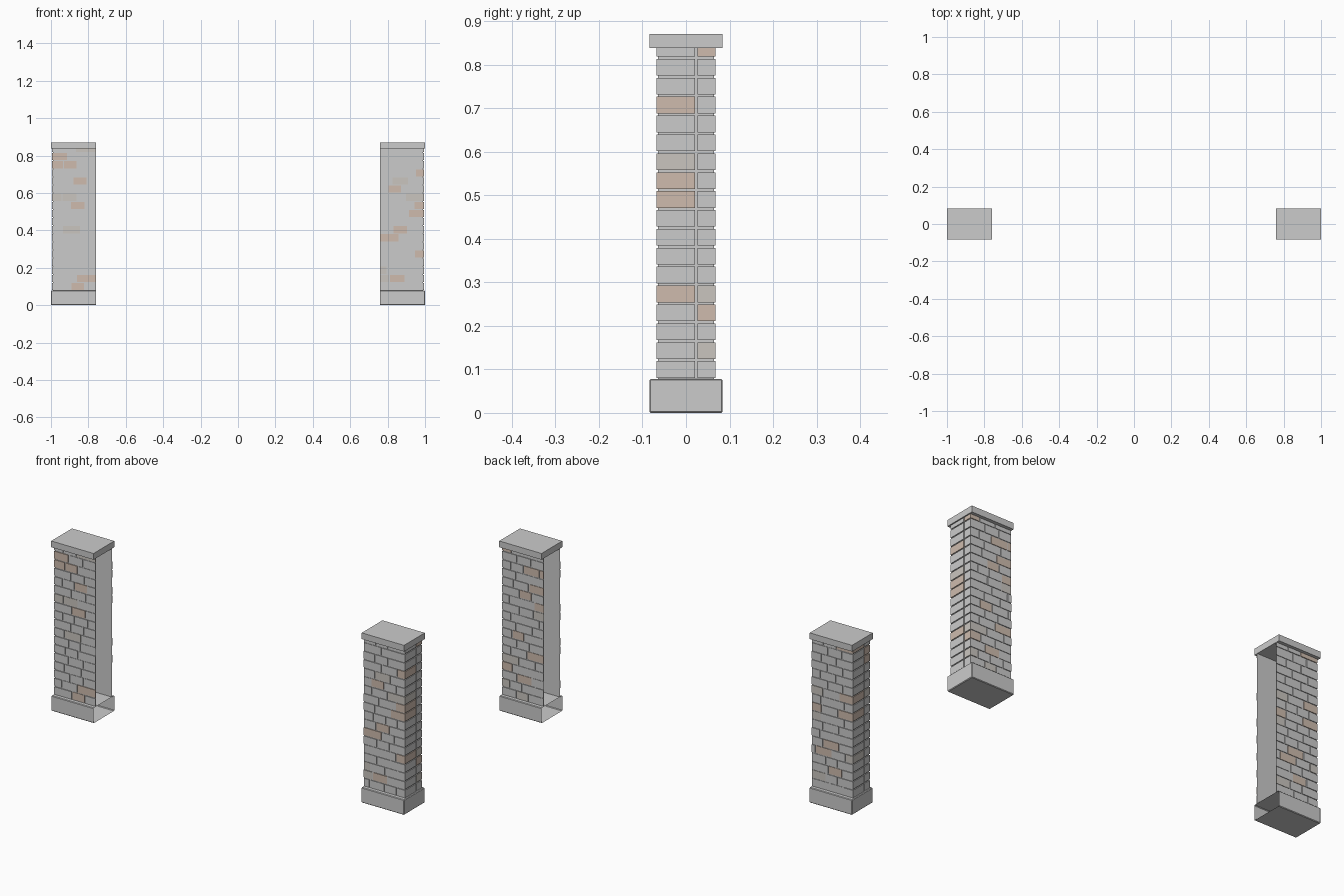
import bpy, bmesh, random

if "Cube" in bpy.data.objects:
    bpy.data.objects.remove(bpy.data.objects["Cube"])

random.seed(7)

def material(name, rgb):
    m = bpy.data.materials.new(name)
    m.diffuse_color = (*rgb, 1)
    m.use_nodes = True
    m.node_tree.nodes["Principled BSDF"].inputs["Base Color"].default_value = m.diffuse_color
    return m

MATS = [material("grey_stone", (0.6, 0.6, 0.6)),
        material("warm_grey_stone", (0.59, 0.56, 0.52)),
        material("brown_stone", (0.62, 0.5, 0.42))]

# Pillar measurements (right-hand pillar; the left one is turned half round)
IN, OUT, END = 0.76, 1.0, 0.994
DEPTH, SHAFT = 0.084, 0.068
BASE_TOP, CAP_BOT, TOP = 0.078, 0.838, 0.87
ROW, GAP, RELIEF = 0.0434, 0.005, 0.004


def add_box(bm, lo, hi, skip=(), mat=0):
    """Box between two corners, leaving out the sides named in skip."""
    v = [bm.verts.new((x, y, z)) for x in (lo[0], hi[0])
         for y in (lo[1], hi[1]) for z in (lo[2], hi[2])]
    sides = {"-x": (0, 1, 3, 2), "+x": (4, 6, 7, 5), "-y": (0, 4, 5, 1),
             "+y": (2, 3, 7, 6), "-z": (0, 2, 6, 4), "+z": (1, 5, 7, 3)}
    for key, ids in sides.items():
        if key not in skip:
            bm.faces.new([v[i] for i in ids]).material_index = mat


def make_object(name, bm, side, bevel=0, stone=False):
    for v in bm.verts:
        v.co.x *= side
        v.co.y *= side
    me = bpy.data.meshes.new(name)
    bm.to_mesh(me)
    bm.free()
    ob = bpy.data.objects.new(name, me)
    bpy.context.collection.objects.link(ob)
    if stone:
        for m in MATS:
            me.materials.append(m)
    if bevel:
        mod = ob.modifiers.new("worn_edges", "BEVEL")
        mod.width, mod.segments = bevel, 1


def pick():
    return random.choices((0, 1, 2), (78, 8, 14))[0]


def bricks(bm):
    z, row = BASE_TOP, 0
    while z < CAP_BOT - 0.005:
        z0, z1 = z + GAP / 2, min(z + ROW - GAP / 2, CAP_BOT)
        # long walls, front and back, in staggered courses
        corner = {}
        for s in (-1, 1):
            first = (0.052, 0.09)[(row + (s > 0)) % 2] + random.uniform(-0.012, 0.012)
            cuts = [END, END - first]
            while cuts[-1] - IN > 0.11:
                cuts.append(cuts[-1] - random.uniform(0.065, 0.095))
            cuts.append(IN)
            for i in range(len(cuts) - 1):
                m = pick()
                if i == 0:
                    corner[s] = m
                out = SHAFT - (random.uniform(0, 0.002) if i else 0)
                a, b = sorted((s * (SHAFT - RELIEF), s * out))
                x0 = cuts[i + 1] + (GAP / 2 if cuts[i + 1] > IN else 0)
                x1 = cuts[i] - (GAP / 2 if i else 0)
                add_box(bm, (x0, a, z0), (x1, b, z1),
                        ("+y",) if s < 0 else ("-y",), m)
        # two bricks across the outer end, matching the corner bricks
        lim = SHAFT - RELIEF
        for y0, y1, s in ((-lim, 0.021, -1), (0.026, lim, 1)):
            add_box(bm, (END - RELIEF, y0, z0),
                    (END, y1, z1), ("-x",), corner[s])
        z += ROW
        row += 1


for side, label in ((1, "right"), (-1, "left")):
    # plinth, open on the inner end
    bm = bmesh.new()
    add_box(bm, (IN, -DEPTH, 0), (OUT, DEPTH, BASE_TOP), ("-x",))
    make_object(label + "_base", bm, side, bevel=0.003)

    # cap slab
    bm = bmesh.new()
    add_box(bm, (IN, -DEPTH, CAP_BOT), (OUT, DEPTH, TOP))
    make_object(label + "_cap", bm, side)

    # mortar wall behind the bricks, three sided
    bm = bmesh.new()
    w = SHAFT - RELIEF
    add_box(bm, (IN, -w, BASE_TOP), (END - RELIEF, w, CAP_BOT), ("-x", "-z", "+z"))
    make_object(label + "_mortar", bm, side)

    # raised bricks
    bm = bmesh.new()
    bricks(bm)
    make_object(label + "_bricks", bm, side, stone=True)
